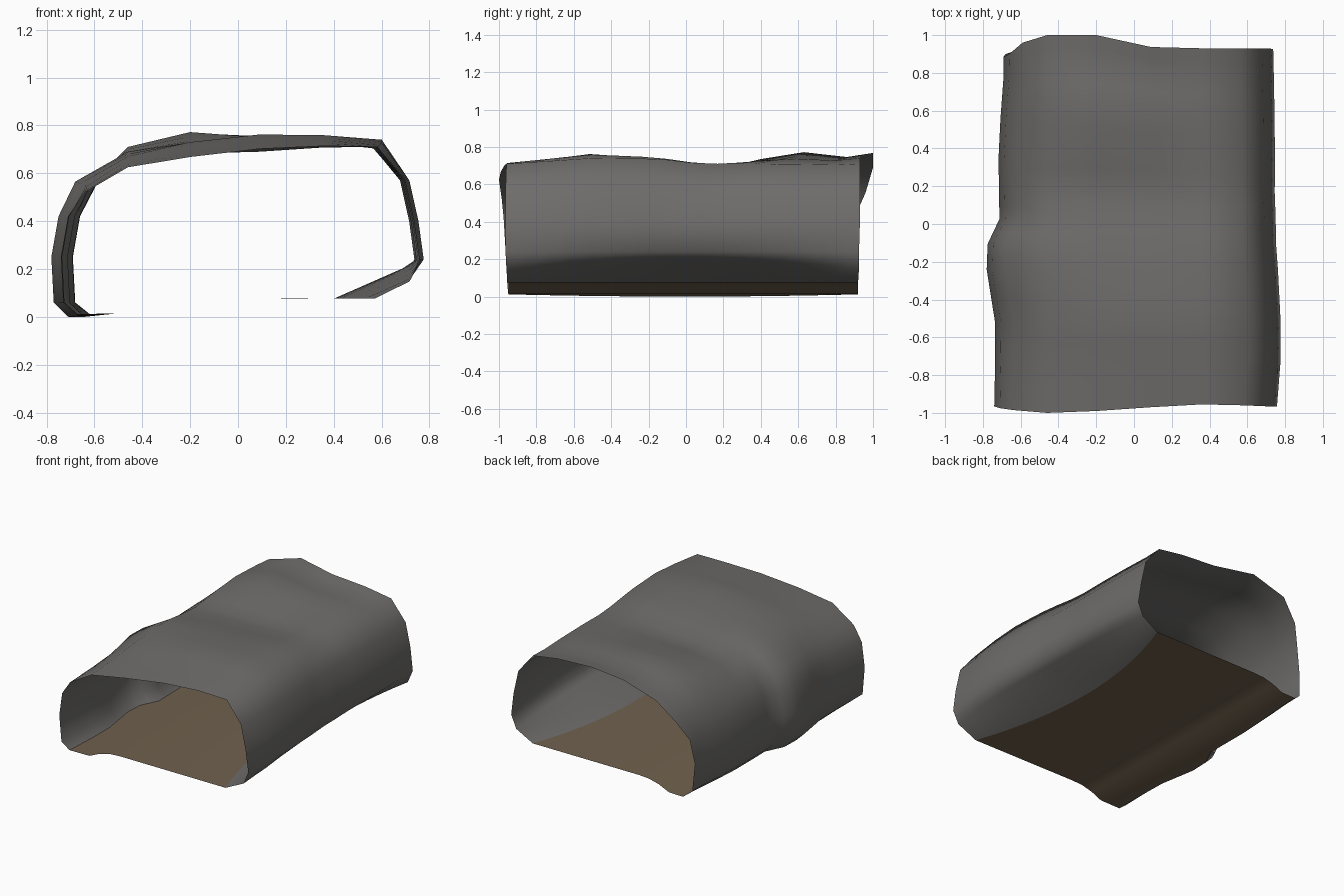
import bpy, bmesh

# Stations along y: t, left x, right x, left shoulder z, roof heights from left to right
STATIONS = [
    (-1.00, -.740, .757, .520, .625, .668, .702, .710),
    (-0.75, -.735, .776, .535, .645, .695, .735, .725),
    (-0.53, -.737, .776, .550, .670, .730, .762, .740),
    (-0.25, -.780, .762, .565, .690, .728, .742, .738),
    (-0.11, -.775, .752, .565, .688, .715, .725, .732),
    (0.03, -.712, .750, .555, .672, .695, .703, .716),
    (0.18, -.715, .745, .550, .662, .682, .690, .710),
    (0.40, -.717, .746, .555, .690, .735, .720, .710),
    (0.63, -.707, .744, .565, .710, .772, .750, .708),
    (0.86, -.692, .740, .560, .700, .746, .735, .704),
    (1.00, -.690, .737, .555, .690, .768, .755, .710),
]
# Ragged mouth edges: front and back y for every shell profile point
FRONT = [.955, .96, .965, .965, .965, .96, .955, .97, .99, 1.0, .985, .975, .965, .955, .95]
BACK = [.92, .925, .925, .93, .93, .93, .93, .937, 1.0, 1.0, .96, .90, .885, .90, .92]
STEPS = 2


def foot_x(L):
    return L + .07


def kerb(t):
    """Right foot of the wall: steep at the mouths, a wider ramp inside."""
    return .57 - .17 * (1 - t * t)


def shell_profile(t, L, R, h, a, b, c, d):
    k = 1 - t * t
    return [(kerb(t), .076), (R - .04 - .02 * k, .148 + .055 * k), (R, .24), (R - .022, .40),
            (R - .06, .57), (R - .175, d), (.36, (c + d) / 2 + .008), (.09, c), (-.2, b), (-.46, a),
            (L + .1, h), (L + .03, .42), (L, .25), (L + .01, .06), (foot_x(L), .012 - .012 * k)]


def floor_profile(t, L, R, *heights):
    return [(foot_x(L), .012 - .012 * (1 - t * t)), (-.51, .014), (-.43, .05), (-.35, .07),
            (-.27, .075), (kerb(t), .076)]


def rows():
    """Blended stations."""
    for s0, s1 in zip(STATIONS, STATIONS[1:]):
        for k in range(STEPS):
            u = k / STEPS
            w = (u + u * u * (3 - 2 * u)) / 2
            yield s0[0] + (s1[0] - s0[0]) * u, [p + (q - p) * w for p, q in zip(s0[1:], s1[1:])]
    yield STATIONS[-1][0], list(STATIONS[-1][1:])


def loft(name, profile, front, back, colour):
    bm = bmesh.new()
    grid = []
    for t, params in rows():
        grid.append([bm.verts.new((x, t * (front[i] if t < 0 else back[i]), z))
                     for i, (x, z) in enumerate(profile(t, *params))])
    for r0, r1 in zip(grid, grid[1:]):
        for i in range(len(r0) - 1):
            f = bm.faces.new((r0[i], r0[i + 1], r1[i + 1], r1[i]))
            f.smooth = True
    bm.normal_update()
    me = bpy.data.meshes.new(name)
    bm.to_mesh(me)
    bm.free()
    mat = bpy.data.materials.new(colour[0])
    mat.diffuse_color = (*colour[1], 1)
    me.materials.append(mat)
    ob = bpy.data.objects.new(name, me)
    bpy.context.collection.objects.link(ob)
    return ob


# Rock walls and roof, open at both ends
loft("tunnel_shell", shell_profile, FRONT, BACK, ("rock grey", (.156, .152, .147)))
# Earth floor with a gutter along the left wall
loft("tunnel_floor", floor_profile, [.95, .95, .95, .95, .95, .955], [.92] * 6,
     ("earth brown", (.162, .12, .076)))
